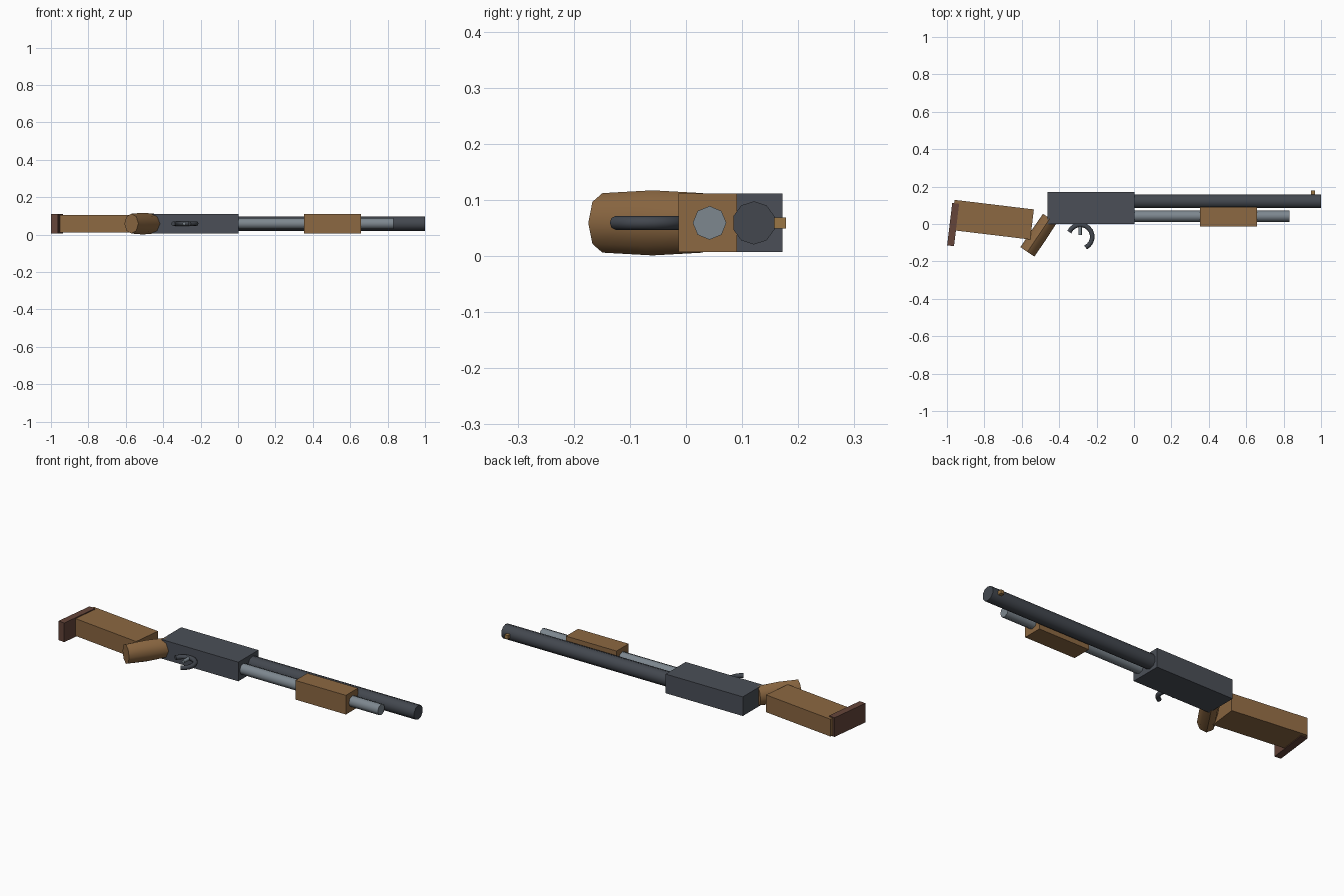
import bpy, bmesh, math
from mathutils import Vector, Matrix

if "Cube" in bpy.data.objects:
    bpy.data.objects.remove(bpy.data.objects["Cube"])

ZC = 0.059  # mid height of the whole gun


def mat(name, rgb):
    m = bpy.data.materials.new(name)
    m.diffuse_color = (*rgb, 1)
    m.use_nodes = True
    m.node_tree.nodes["Principled BSDF"].inputs["Base Color"].default_value = m.diffuse_color
    return m


WOOD = mat("wood", (0.262, 0.138, 0.054))
STEEL = mat("dark_steel", (0.069, 0.078, 0.096))
BLUED = mat("blued_steel", (0.056, 0.064, 0.078))
GREY = mat("grey_steel", (0.205, 0.242, 0.275))
RUBBER = mat("brown_rubber", (0.130, 0.060, 0.042))
BRASS = mat("brass", (0.320, 0.180, 0.060))


def finish(name, bm, material, smooth=False):
    bmesh.ops.recalc_face_normals(bm, faces=bm.faces)
    me = bpy.data.meshes.new(name)
    bm.to_mesh(me)
    bm.free()
    ob = bpy.data.objects.new(name, me)
    bpy.context.collection.objects.link(ob)
    me.materials.append(material)
    if smooth:
        bpy.ops.object.select_all(action='DESELECT')
        ob.select_set(True)
        bpy.context.view_layer.objects.active = ob
        bpy.ops.object.shade_smooth_by_angle(angle=math.radians(50))
    return ob


def box(name, centre, size, material, turn=0.0):
    bm = bmesh.new()
    bmesh.ops.create_cube(bm, size=1)
    m = (Matrix.Translation((*centre, ZC)) @ Matrix.Rotation(turn, 4, 'Z')
         @ Matrix.Diagonal((*size, 1)))
    bmesh.ops.transform(bm, matrix=m, verts=bm.verts)
    return finish(name, bm, material)


def sweep(name, path, radii, sides, material):
    """Closed tube along an xy path; radii are (in-plane, vertical) pairs."""
    bm = bmesh.new()
    pts = [Vector((x, y, ZC)) for x, y in path]
    rings = []
    for i, p in enumerate(pts):
        d = (pts[min(i + 1, len(pts) - 1)] - pts[max(i - 1, 0)]).normalized()
        side = Vector((-d.y, d.x, 0))
        rw, rz = radii[i]
        ring = []
        for k in range(sides):
            a = 2 * math.pi * k / sides
            ring.append(bm.verts.new(p + side * rw * math.sin(a)
                                     + Vector((0, 0, rz * math.cos(a)))))
        rings.append(ring)
    for r0, r1 in zip(rings, rings[1:]):
        for k in range(sides):
            j = (k + 1) % sides
            bm.faces.new((r0[k], r0[j], r1[j], r1[k]))
    bm.faces.new(rings[0])
    bm.faces.new(rings[-1])
    return finish(name, bm, material, True)


# receiver, barrel, magazine tube, pump
box("receiver", (-0.23, 0.086), (0.464, 0.172, 0.104), STEEL)
sweep("barrel", [(0, 0.121), (1.0, 0.121)], [(0.0385, 0.0385)] * 2, 10, BLUED)
sweep("magazine_tube", [(0, 0.042), (0.832, 0.042)], [(0.03, 0.03)] * 2, 8, GREY)
box("pump_handle", (0.506, 0.039), (0.304, 0.104, 0.104), WOOD)
box("front_sight", (0.957, 0.164), (0.02, 0.028, 0.02), BRASS)

# stock and butt pad, tilted down together
TILT = -0.12
box("stock", (-0.757, 0.023), (0.427, 0.162, 0.094), WOOD, TILT)
box("butt_pad", (-0.967, -0.003), (0.037, 0.228, 0.104), RUBBER, TILT)

# pistol grip, slightly swollen in the middle
sweep("grip", [(-0.57, -0.149), (-0.51, -0.06), (-0.45, 0.030)],
      [(0.045, 0.053), (0.046, 0.058), (0.044, 0.053)], 8, WOOD)

# trigger guard: open arc under the receiver
arc = []
for i in range(13):
    a = math.radians(157 - (157 + 64) * i / 12)
    arc.append((-0.287 + 0.064 * math.cos(a), -0.068 + 0.064 * math.sin(a)))
sweep("trigger_guard", arc, [(0.0125, 0.0125)] * 13, 8, BLUED)
sweep("trigger", [(-0.288, 0.005), (-0.288, -0.06)], [(0.009, 0.009)] * 2, 8, GREY)
